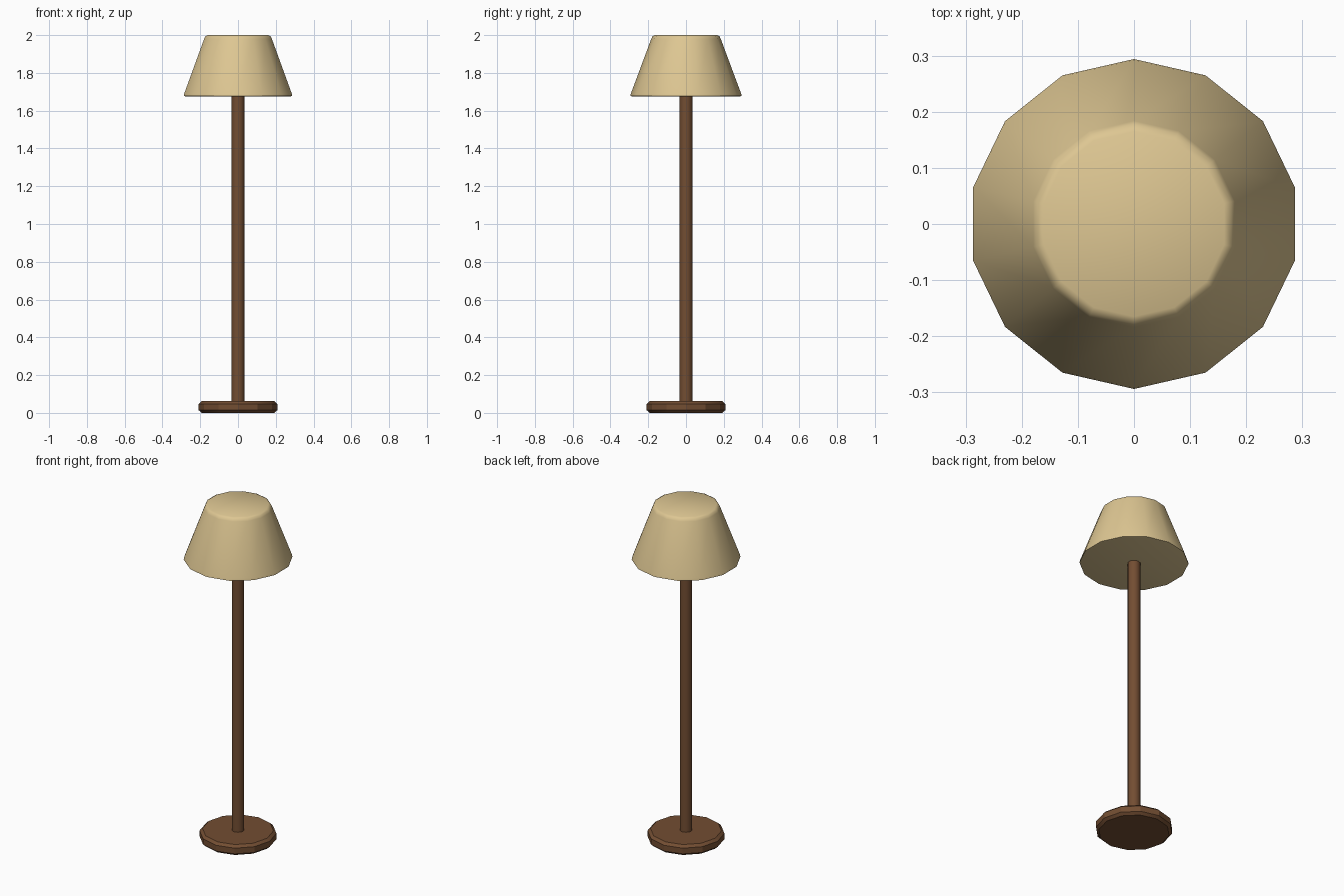
import bpy, bmesh, math

if "Cube" in bpy.data.objects:
    bpy.data.objects.remove(bpy.data.objects["Cube"])


def material(name, color):
    m = bpy.data.materials.new(name)
    m.diffuse_color = (*color, 1)
    m.use_nodes = True
    m.node_tree.nodes["Principled BSDF"].inputs["Base Color"].default_value = m.diffuse_color
    return m


def lathe(name, profile, sides, mat, angle):
    """Turn a (radius, z) profile around z, with a corner on the +y axis and closed ends."""
    bm = bmesh.new()
    rings = []
    for r, z in profile:
        steps = [math.pi / 2 + 2 * math.pi * i / sides for i in range(sides)]
        rings.append([bm.verts.new((r * math.cos(a), r * math.sin(a), z)) for a in steps])
    for low, high in zip(rings, rings[1:]):
        for i in range(sides):
            j = (i + 1) % sides
            bm.faces.new((low[i], low[j], high[j], high[i]))
    bm.faces.new(rings[0][::-1])
    bm.faces.new(rings[-1])
    mesh = bpy.data.meshes.new(name)
    bm.to_mesh(mesh)
    bm.free()
    mesh.materials.append(mat)
    obj = bpy.data.objects.new(name, mesh)
    bpy.context.collection.objects.link(obj)
    bpy.ops.object.select_all(action='DESELECT')
    obj.select_set(True)
    bpy.context.view_layer.objects.active = obj
    bpy.ops.object.shade_smooth_by_angle(angle=math.radians(angle))
    return obj


wood = material("wood", (0.17, 0.075, 0.032))
fabric = material("fabric", (0.73, 0.57, 0.29))

# Round foot with chamfered rims
lathe("base", [(0.192, 0), (0.208, 0.014), (0.208, 0.048), (0.192, 0.062)], 12, wood, 29)

# Slim upright pole
lathe("pole", [(0.035, 0.05), (0.035, 1.70)], 10, wood, 40)

# Tapered closed shade with softened rims
lathe("shade", [(0.286, 1.676), (0.294, 1.678), (0.292, 1.690), (0.184, 1.980),
                (0.178, 1.993), (0.165, 2.0)], 14, fabric, 50)
